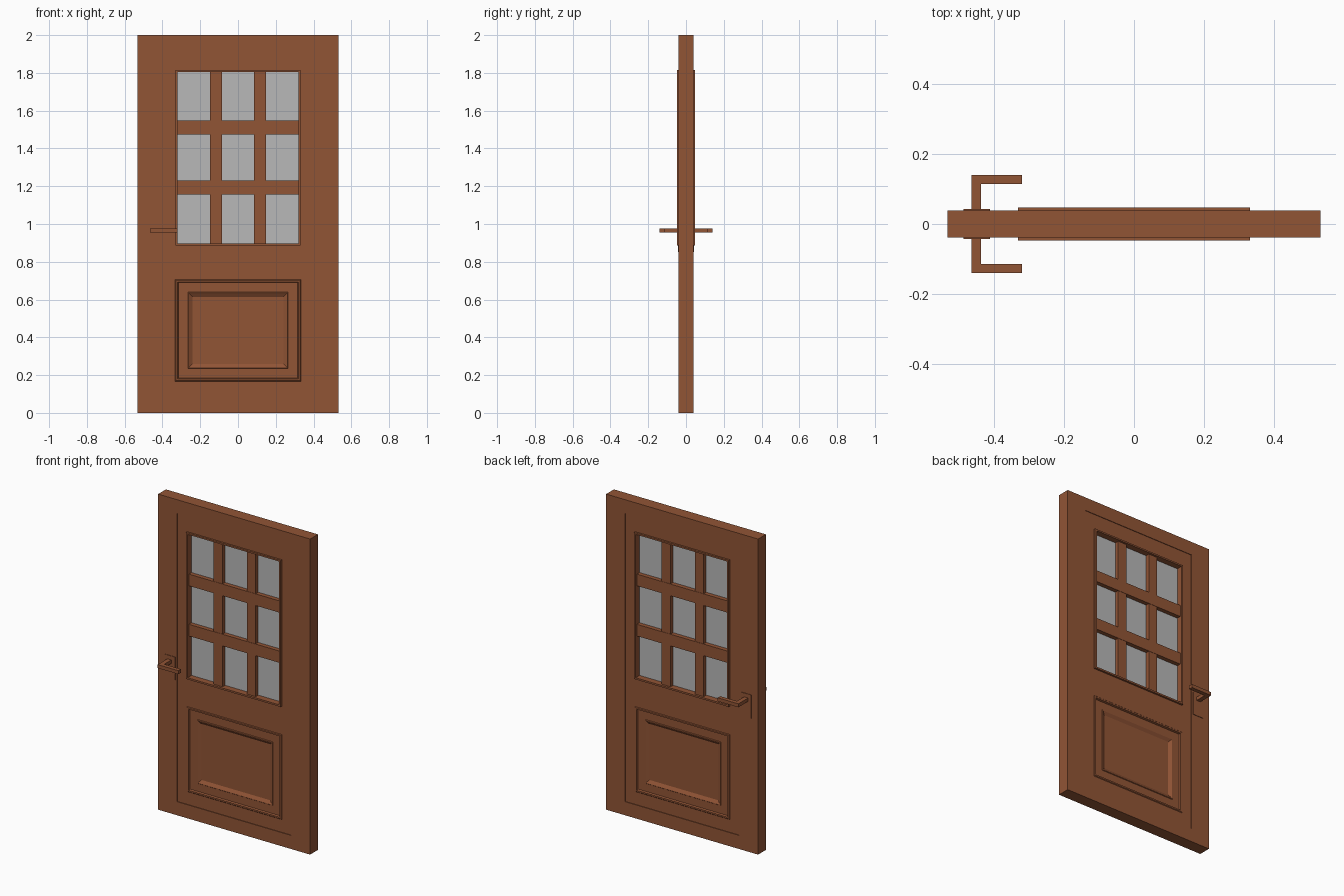
import bpy
import bmesh

if "Cube" in bpy.data.objects:
    bpy.data.objects.remove(bpy.data.objects["Cube"])


def material(name, color):
    m = bpy.data.materials.new(name)
    m.use_nodes = True
    m.diffuse_color = (*color, 1)
    m.node_tree.nodes["Principled BSDF"].inputs["Base Color"].default_value = (*color, 1)
    return m


WOOD = material("brown wood", (0.285, 0.09, 0.036))
GLASS = material("grey glass", (0.48, 0.48, 0.48))


def finish(bm, name, mat):
    bmesh.ops.recalc_face_normals(bm, faces=bm.faces)
    mesh = bpy.data.meshes.new(name)
    bm.to_mesh(mesh)
    bm.free()
    mesh.materials.append(mat)
    obj = bpy.data.objects.new(name, mesh)
    bpy.context.collection.objects.link(obj)
    return obj


def loft(name, loops, closed, mat=WOOD):
    """Join rectangles (half width, bottom, top, y); close the ring or cap its ends."""
    bm = bmesh.new()
    rings = []
    for w, z0, z1, y in loops:
        corners = ((-w, z0), (w, z0), (w, z1), (-w, z1))
        rings.append([bm.verts.new((x, y, z)) for x, z in corners])
    pairs = list(zip(rings, rings[1:]))
    if closed:
        pairs.append((rings[-1], rings[0]))
    else:
        bm.faces.new(rings[0])
        bm.faces.new(rings[-1])
    for a, b in pairs:
        for i in range(4):
            j = (i + 1) % 4
            bm.faces.new((a[i], a[j], b[j], b[i]))
    return finish(bm, name, mat)


def frame(name, outer, inner, depth):
    """Rectangular frame of constant thickness."""
    return loft(name, [(*outer, -depth), (*inner, -depth),
                       (*inner, depth), (*outer, depth)], True)


def box(name, x0, x1, y0, y1, z0, z1, mat=WOOD):
    bm = bmesh.new()
    bmesh.ops.create_cube(bm, size=1)
    for v in bm.verts:
        v.co = (x1 if v.co.x > 0 else x0,
                y1 if v.co.y > 0 else y0,
                z1 if v.co.z > 0 else z0)
    return finish(bm, name, mat)


FACE, LEAF, SPLIT = 0.039, 0.035, 0.79
WINDOW = (0.32, 0.896, 1.804)

# Outer border and the slightly sunken leaf around the window
frame("outer_border", (0.533, 0, 2), (0.4, 0.086, 1.914), FACE)
frame("upper_leaf", (0.4, SPLIT, 1.914), (0.325, 0.892, 1.808), LEAF)
frame("window_moulding", (0.332, 0.885, 1.814), WINDOW, 0.047)

# Lower leaf with a moulded, stepped panel on both sides: (inset, depth)
steps = [(0, LEAF), (0.004, FACE), (0.013, FACE), (0.017, 0.028),
         (0.067, 0.028), (0.070, 0.032), (0.074, 0.032), (0.092, 0.020)]
side = [(0.4, 0.086, SPLIT, LEAF)]
side += [(0.333 - i, 0.167 + i, 0.706 - i, d) for i, d in steps]
back = [(w, a, b, y) for w, a, b, y in reversed(side)]
front = [(w, a, b, -y) for w, a, b, y in side]
loft("lower_leaf_panel", back + front, False)

# Glazing and its bars
box("window_glass", -0.325, 0.325, -0.008, 0.008, 0.89, 1.81, GLASS)
for s, label in ((-1, "right"), (1, "left")):
    box(label + "_glazing_bar", s * 0.116 - 0.031, s * 0.116 + 0.031,
        -0.033, 0.033, WINDOW[1], WINDOW[2])
for z, label in ((1.193, "lower"), (1.511, "upper")):
    box(label + "_glazing_rail", -0.32, 0.32, -LEAF, LEAF, z - 0.037, z + 0.037)

# Lever handles on both sides, sharing one spindle
box("handle_spindle", -0.465, -0.437, -0.117, 0.117, 0.954, 0.976)
for s, label in ((-1, "front"), (1, "back")):
    y0, y1 = sorted((s * 0.114, s * 0.14))
    box(label + "_handle_lever", -0.465, -0.32, y0, y1, 0.954, 0.976)
    y0, y1 = sorted((s * 0.03, s * 0.0425))
    box(label + "_handle_plate", -0.487, -0.412, y0, y1, 0.853, 1.0)
